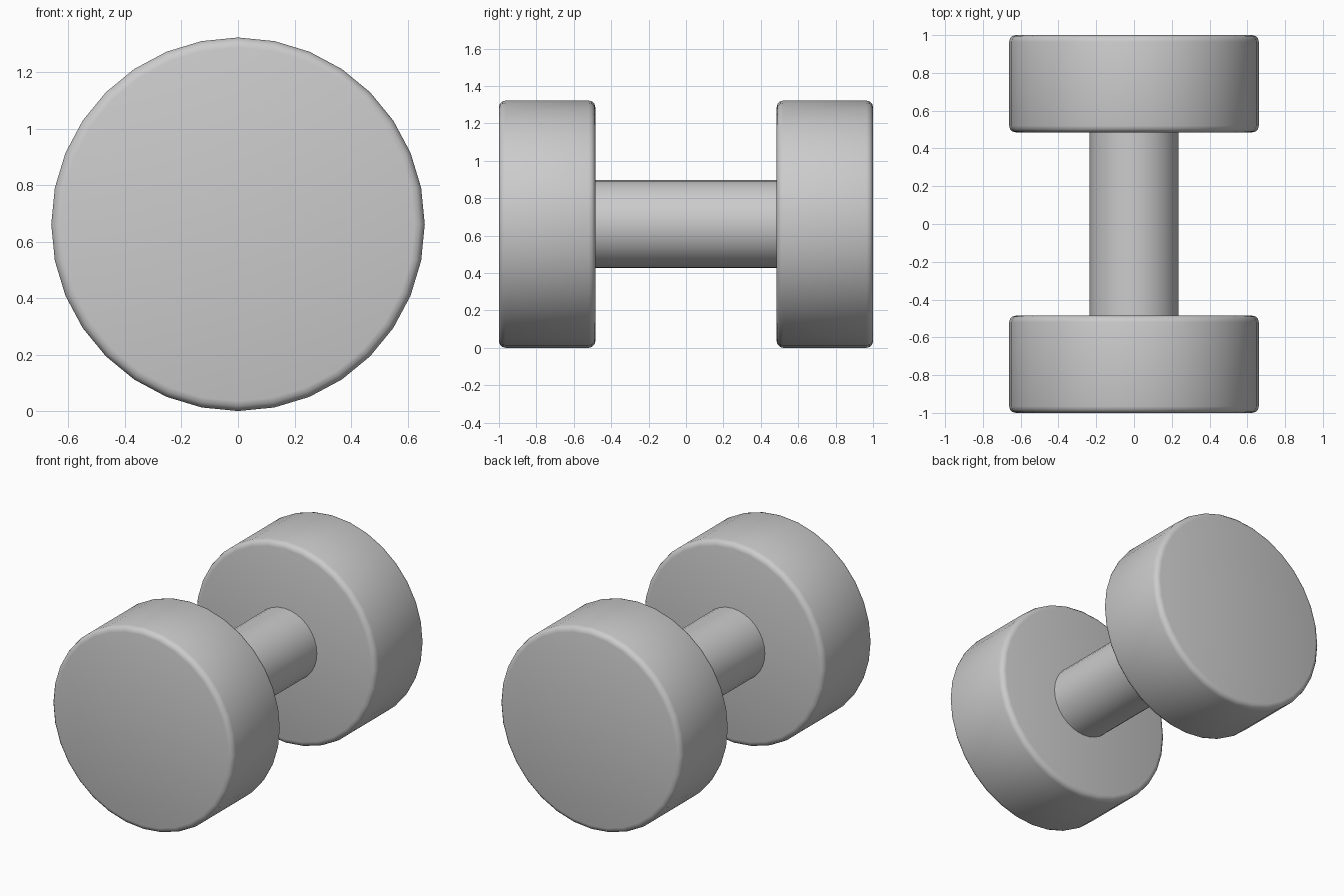
import bpy, math

if "Cube" in bpy.data.objects:
    bpy.data.objects.remove(bpy.data.objects["Cube"])

R, CZ = 0.661, 0.661          # weight radius, axis height
INNER, OUTER = 0.485, 1.0     # weight extents along y


def cylinder_y(name, radius, y0, y1, bevel=0.0):
    """32-sided cylinder lying along y, with optional rounded rims."""
    bpy.ops.mesh.primitive_cylinder_add(
        vertices=32, radius=radius, depth=y1 - y0,
        location=(0, (y0 + y1) / 2, CZ), rotation=(math.pi / 2, 0, 0))
    ob = bpy.context.object
    ob.name = name
    bpy.ops.object.transform_apply(location=False, rotation=True, scale=True)
    if bevel:
        mod = ob.modifiers.new("rounded_rim", 'BEVEL')
        mod.width = bevel
        mod.segments = 3
        mod.limit_method = 'ANGLE'
        mod.angle_limit = math.radians(40)
        bpy.ops.object.modifier_apply(modifier=mod.name)
    bpy.ops.object.shade_smooth_by_angle(angle=math.radians(40))
    return ob


# Weights at both ends
cylinder_y("front_weight", R, -OUTER, -INNER, 0.035)
cylinder_y("back_weight", R, INNER, OUTER, 0.035)

# Handle, ends tucked just inside the weights
cylinder_y("handle", 0.235, -INNER - 0.01, INNER + 0.01)
